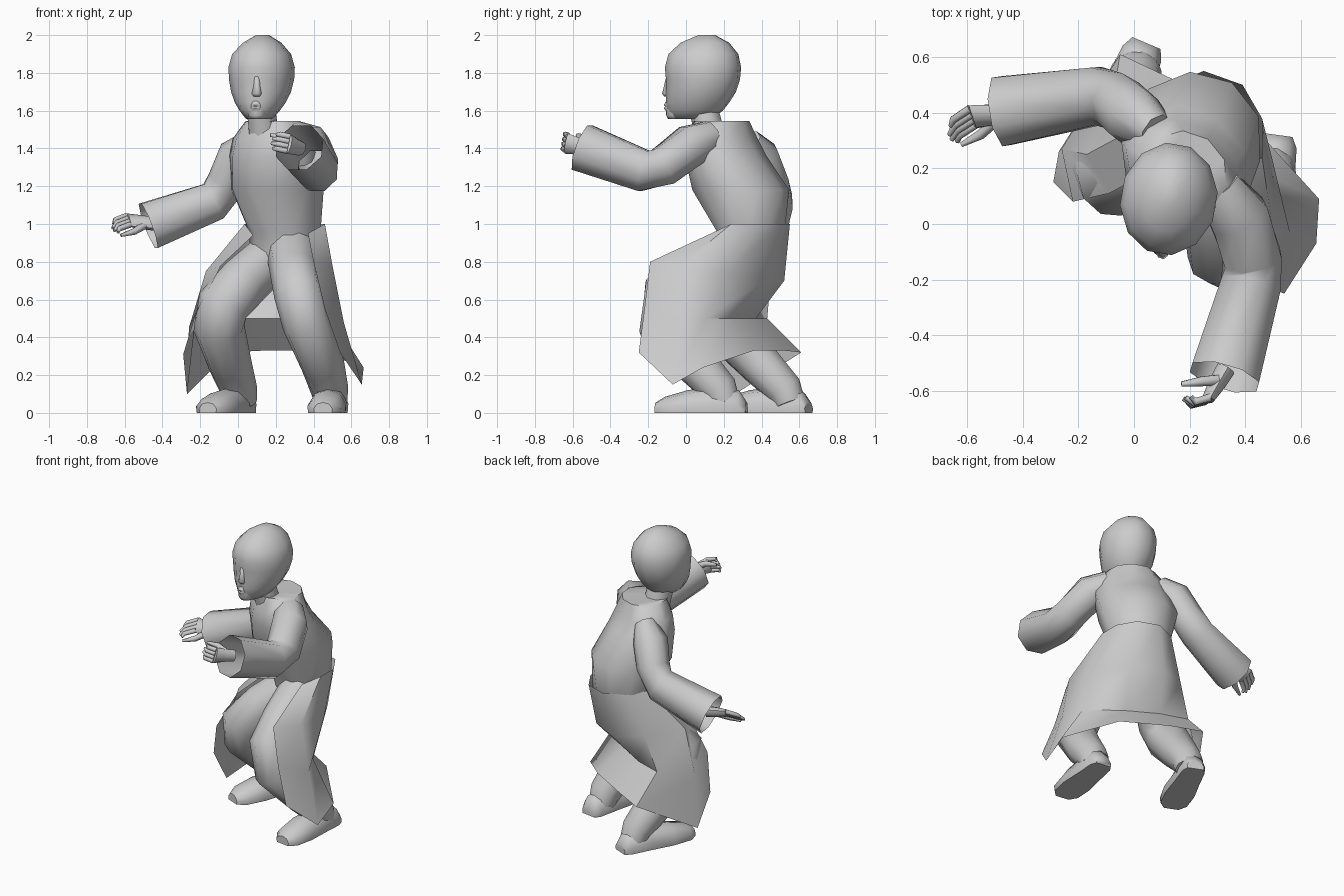
import bpy, bmesh
from math import sin, cos, pi, radians
from mathutils import Vector, Matrix


def loft(name, rings, closed=True, caps=(True, True), angle=50):
    """Skin a list of equal-length point rings."""
    bm = bmesh.new()
    rows = [[bm.verts.new(p) for p in r] for r in rings]
    n = len(rows[0])
    for a, b in zip(rows, rows[1:]):
        for i in range(n if closed else n - 1):
            j = (i + 1) % n
            bm.faces.new((a[i], a[j], b[j], b[i]))
    if closed and caps[0]:
        bm.faces.new(rows[0][::-1])
    if closed and caps[1]:
        bm.faces.new(rows[-1])
    bmesh.ops.recalc_face_normals(bm, faces=bm.faces)
    me = bpy.data.meshes.new(name)
    bm.to_mesh(me)
    bm.free()
    ob = bpy.data.objects.new(name, me)
    bpy.context.collection.objects.link(ob)
    bpy.ops.object.select_all(action='DESELECT')
    ob.select_set(True)
    bpy.context.view_layer.objects.active = ob
    bpy.ops.object.shade_smooth_by_angle(angle=radians(angle))
    return ob


def ellipse(cx, cy, z, rx, ry, turn=0, n=10):
    t = radians(turn)
    out = []
    for i in range(n):
        a = 2 * pi * (i + 0.5) / n
        x, y = rx * cos(a), ry * sin(a)
        out.append((cx + x * cos(t) - y * sin(t), cy + x * sin(t) + y * cos(t), z))
    return out


def tube(name, path, n=8, caps=(True, True), up=(0, 0, 1)):
    """Tube along (x, y, z, radius) points."""
    pts = [Vector(p[:3]) for p in path]
    rings = []
    for i, p in enumerate(pts):
        d = (pts[min(i + 1, len(pts) - 1)] - pts[max(i - 1, 0)]).normalized()
        u = Vector(up).cross(d).normalized()
        v = d.cross(u)
        r = path[i][3]
        rings.append([p + (u * cos(2 * pi * (k + .5) / n) + v * sin(2 * pi * (k + .5) / n)) * r
                      for k in range(n)])
    return loft(name, rings, caps=caps, angle=65)


# Torso: stooped and twisted toward -x
loft("torso", [ellipse(*r) for r in (
    (0.21, 0.31, 0.68, 0.12, 0.09, -20),
    (0.22, 0.32, 0.80, 0.17, 0.13, -20),
    (0.25, 0.345, 0.95, 0.19, 0.175, -25),
    (0.21, 0.29, 1.18, 0.25, 0.26, -33),
    (0.185, 0.21, 1.36, 0.25, 0.20, -35),
    (0.18, 0.19, 1.45, 0.23, 0.17, -35),
    (0.185, 0.19, 1.545, 0.155, 0.14, -35),
    (0.13, 0.11, 1.54, 0.08, 0.08, -20))], angle=60)

# Neck
tube("neck", [(0.14, 0.13, 1.46, 0.085), (0.115, 0.08, 1.66, 0.08)], up=(0, 1, 0))

# Head: stacked outline, turned a little
turn = -10
loft("head", [ellipse(*r, turn, 12) for r in (
    (0.11, 0.03, 1.555, 0.065, 0.11),
    (0.115, 0.048, 1.60, 0.105, 0.150),
    (0.118, 0.063, 1.645, 0.135, 0.170),
    (0.122, 0.08, 1.70, 0.158, 0.187),
    (0.125, 0.09, 1.765, 0.172, 0.198),
    (0.125, 0.09, 1.83, 0.175, 0.204),
    (0.125, 0.092, 1.90, 0.155, 0.187),
    (0.128, 0.10, 1.96, 0.10, 0.13),
    (0.13, 0.11, 2.0, 0.035, 0.045))], angle=60)

# Face details in a frame at the face front
face = Matrix.Translation((0.095, -0.095, 0)) @ Matrix.Rotation(radians(turn), 4, 'Z')


def on_face(ring):
    return [face @ Vector(p) for p in ring]


loft("nose", [on_face(ellipse(0, 0.02, z, rx, ry, 18, 10)) for z, rx, ry in (
    (1.78, .02, .03), (1.73, .022, .042), (1.69, .03, .052), (1.675, .022, .04))], angle=80)
loft("lips", [on_face(ellipse(0, 0.03, z, rx, ry, 0, 10)) for z, rx, ry in (
    (1.60, .03, .045), (1.613, .035, .052), (1.622, .038, .046),
    (1.631, .035, .053), (1.65, .028, .04))])
loft("chin", [on_face(ellipse(0, 0.05, z, rx, ry, 0, 10)) for z, rx, ry in (
    (1.556, .04, .05), (1.575, .05, .06), (1.61, .055, .06))], angle=70)

# Sleeves with open flared cuffs
tube("right_sleeve", [(0.08, 0.33, 1.44, 0.07), (0.0, 0.385, 1.36, 0.11),
                      (-0.06, 0.44, 1.22, 0.105), (-0.13, 0.46, 1.12, 0.112),
                      (-0.475, 0.405, 0.99, 0.135)], caps=(True, False))
tube("left_sleeve", [(0.30, 0.13, 1.46, 0.09), (0.375, 0.03, 1.42, 0.115),
                     (0.425, -0.12, 1.305, 0.112), (0.42, -0.22, 1.28, 0.117),
                     (0.325, -0.55, 1.405, 0.135)], caps=(True, False))


# Hands: palm, curled fingers and thumb
def hand(side, wrist, knuckle, tip, across, thumb):
    w, k, t, a = map(Vector, (wrist, knuckle, tip, across))
    up = (k - w).cross(a).normalized()
    rings = []
    for p, half, thick in ((w, .04, .035), (w.lerp(k, .45), .045, .032), (k, .055, .022)):
        rings.append([p + a * half * cos(pi * i / 4) + up * thick * sin(pi * i / 4)
                      for i in range(8)])
    loft(side + "_palm", rings)
    for f in range(4):
        o = a * (f - 1.5) * 0.026
        m = k.lerp(t, 0.5) + (k - w).normalized() * 0.02
        e = k.lerp(t, (0.85, 1.0, 0.97, 0.8)[f])
        tube(side + "_finger", [(*(k + o), .016), (*(m + o), .015), (*(e + o), .009)], 6, up=a)
    s = w.lerp(k, .4) + a * .02
    e = Vector(thumb)
    m = s.lerp(e, .5) + a * .015
    tube(side + "_thumb", [(*s, .022), (*m, .018), (*e, .009)], 6, up=up)


hand("right", (-0.44, 0.40, 1.0), (-0.58, 0.385, 1.02), (-0.66, 0.31, 0.97),
     Vector((0.25, -0.75, -0.6)).normalized(), (-0.62, 0.285, 0.94))
hand("left", (0.33, -0.52, 1.40), (0.265, -0.63, 1.425), (0.18, -0.625, 1.44),
     Vector((0.2, 0.15, 0.95)).normalized(), (0.17, -0.575, 1.47))

# Trouser legs, bent at the knees, dropping over the shoes
tube("right_leg", [(0.17, 0.36, 0.82, 0.13), (0.03, 0.24, 0.69, 0.14),
                   (-0.08, 0.165, 0.57, 0.14), (-0.10, 0.21, 0.45, 0.135),
                   (-0.04, 0.40, 0.25, 0.115), (0.005, 0.525, 0.12, 0.098),
                   (0.015, 0.55, 0.05, 0.085)], 10, up=(1, 0, 0.1))
tube("left_leg", [(0.29, 0.28, 0.85, 0.14), (0.30, 0.06, 0.74, 0.13),
                  (0.32, -0.11, 0.63, 0.13), (0.365, -0.13, 0.47, 0.13),
                  (0.45, 0.06, 0.25, 0.115), (0.485, 0.18, 0.12, 0.10),
                  (0.495, 0.205, 0.05, 0.085)], 10, up=(1, 0, 0.1))


# Shoes: domed sections from heel to toe
def shoe(name, heel, toe):
    h, t = Vector((*heel, 0)), Vector((*toe, 0))
    side = (t - h).normalized().cross(Vector((0, 0, 1)))
    rings = []
    for f, w, z in ((0, .055, .06), (.08, .075, .12), (.35, .085, .14),
                    (.65, .10, .12), (.9, .09, .085), (1, .05, .055)):
        c = h.lerp(t, f)
        rings.append([c + side * w * x + Vector((0, 0, z * y)) for x, y in (
            (-.95, 0), (-1, .4), (-.65, .85), (0, 1), (.65, .85), (1, .4), (.95, 0))])
    loft(name, rings)


shoe("right_shoe", (0.045, 0.65), (-0.16, 0.17))
shoe("left_shoe", (0.515, 0.32), (0.45, -0.16))

# Coat skirt: open sheet from the right front edge round the back to the left front edge
waist = [(0.08, 0.20, 0.94), (0.035, 0.36, 1.0), (0.11, 0.49, 1.0), (0.25, 0.55, 1.0),
         (0.39, 0.50, 1.0), (0.46, 0.38, 1.0), (0.46, 0.24, 1.0), (0.37, 0.165, 0.95)]
thigh = [(-0.09, 0.11, 0.78), (-0.17, 0.25, 0.75), (0.0, 0.45, 0.73), (0.19, 0.52, 0.70),
         (0.38, 0.43, 0.71), (0.50, 0.22, 0.74), (0.50, -0.03, 0.78), (0.40, -0.19, 0.80)]
knee = [(-0.22, 0.08, 0.54), (-0.26, 0.27, 0.45), (-0.08, 0.43, 0.50), (0.10, 0.37, 0.50),
        (0.29, 0.26, 0.50), (0.50, 0.10, 0.50), (0.56, -0.03, 0.48), (0.46, -0.22, 0.55)]
hem = [(-0.29, 0.15, 0.31), (-0.27, 0.26, 0.10), (-0.05, 0.61, 0.32), (0.14, 0.52, 0.33),
       (0.42, 0.36, 0.33), (0.665, 0.09, 0.24), (0.655, -0.07, 0.15), (0.54, -0.25, 0.32)]
loft("coat_skirt", [waist, thigh, knee, hem], closed=False)
